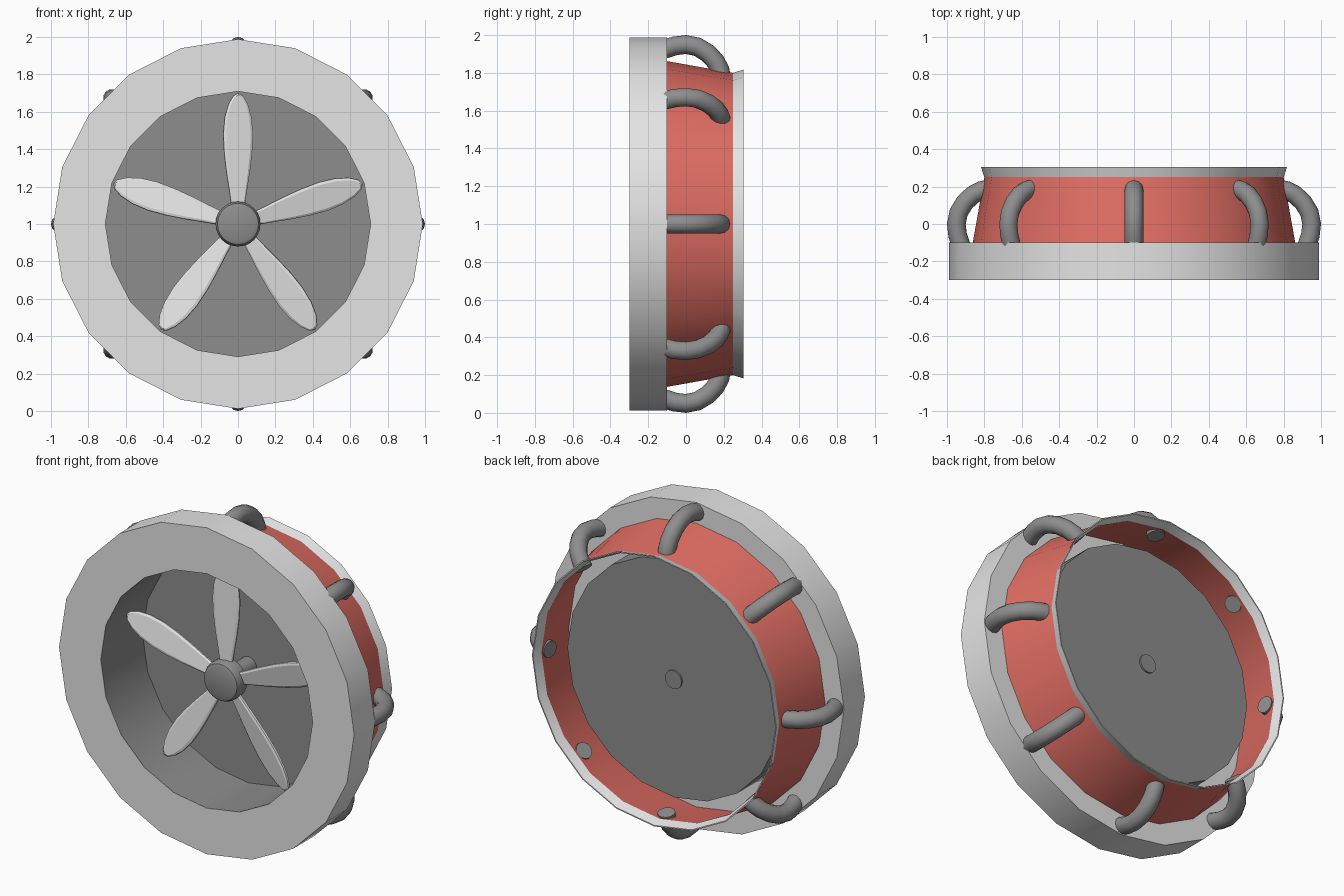
import bpy, bmesh, math
from mathutils import Vector, Matrix

if "Cube" in bpy.data.objects:
    bpy.data.objects.remove(bpy.data.objects["Cube"])

def material(name, rgb):
    m = bpy.data.materials.new(name)
    m.diffuse_color = (*rgb, 1)
    m.use_nodes = True
    m.node_tree.nodes["Principled BSDF"].inputs["Base Color"].default_value = m.diffuse_color
    return m

LIGHT = material("light_grey", (0.78, 0.78, 0.78))
DARK = material("dark_grey", (0.27, 0.27, 0.27))
RED = material("red", (0.75, 0.155, 0.125))
CENTRE = Matrix.Translation((0, 0, 1))

def finish(bm, name, mat, angle=30, matrix=CENTRE):
    bmesh.ops.remove_doubles(bm, verts=bm.verts, dist=1e-5)
    bmesh.ops.recalc_face_normals(bm, faces=bm.faces)
    me = bpy.data.meshes.new(name)
    bm.to_mesh(me)
    bm.free()
    me.materials.append(mat)
    me.shade_smooth()
    me.set_sharp_from_angle(angle=math.radians(angle))
    ob = bpy.data.objects.new(name, me)
    bpy.context.collection.objects.link(ob)
    ob.matrix_world = matrix
    return ob

def bridge(bm, a, b):
    n = len(a)
    for i in range(n):
        bm.faces.new((a[i], a[(i + 1) % n], b[(i + 1) % n], b[i]))

def lathe(name, profile, mat, sides=20, closed=True):
    """Revolve (radius, y) points around the y axis."""
    bm = bmesh.new()
    rings = []
    for r, y in profile:
        r = max(r, 1e-6)
        rings.append([bm.verts.new((r * math.cos(2 * math.pi * k / sides), y,
                                    r * math.sin(2 * math.pi * k / sides))) for k in range(sides)])
    for i in range(len(rings) if closed else len(rings) - 1):
        bridge(bm, rings[i], rings[(i + 1) % len(rings)])
    # drop axis slivers left by collapsed rings
    bmesh.ops.dissolve_degenerate(bm, dist=1e-5, edges=bm.edges)
    return finish(bm, name, mat)

# Front ring, inner cup with back plate, tapered shell and flared rim
lathe("front_ring", [(.71, -.3), (.988, -.3), (.988, -.1), (.72, -.1)], LIGHT)
lathe("inner_cup", [(.709, -.299), (.709, .1), (0, .1), (0, .112), (.716, .112), (.716, -.299)], DARK)
lathe("red_shell", [(.862, -.1), (.80, .25), (.793, .25), (.855, -.1)], RED)
lathe("rear_rim", [(.80, .25), (.818, .305), (.811, .305), (.793, .25)], LIGHT)

# Hub and shaft
lathe("hub", [(0, -.175), (.09, -.175), (.11, -.167), (.12, -.145), (.12, -.085), (.105, -.07), (0, -.07)],
      DARK, 24, False)
lathe("shaft", [(0, -.08), (.055, -.08), (.055, .122), (0, .122)], DARK, 20, False)

# Eight bent pipes from the ring into the shell
PATH = [(.92, -.13), (.943, -.06), (.95, 0), (.938, .06), (.905, .115), (.86, .157), (.815, .18), (.778, .187)]

def pipe(name, turn, radius=.05, sides=12):
    bm = bmesh.new()
    pts = [Vector((0, y, r)) for r, y in PATH]
    loops = []
    for i, p in enumerate(pts):
        t = (pts[min(i + 1, len(pts) - 1)] - pts[max(i - 1, 0)]).normalized()
        u = Vector((1, 0, 0))
        v = t.cross(u)
        loops.append([bm.verts.new(p + radius * (u * math.cos(2 * math.pi * k / sides)
                                                 + v * math.sin(2 * math.pi * k / sides)))
                      for k in range(sides)])
    for a, b in zip(loops, loops[1:]):
        bridge(bm, a, b)
    bm.faces.new(loops[0])
    bm.faces.new(loops[-1])
    finish(bm, name, DARK, 40, CENTRE @ Matrix.Rotation(turn, 4, 'Y'))

for k in range(8):
    pipe(f"pipe_{k + 1}", k * math.pi / 4)

# Five blades: (distance from axis, half width), lens-shaped with a rim edge
WIDTHS = [(.09, .035), (.18, .048), (.28, .064), (.38, .076), (.48, .081), (.57, .073), (.64, .053), (.685, .026)]

def blade(name, turn):
    bm = bmesh.new()
    outline = [(w, r) for r, w in WIDTHS] + [(0, .70)] + [(-w, r) for r, w in reversed(WIDTHS)]
    def loop(y, inset):
        return [bm.verts.new((x * (1 - inset), y, .4 + (z - .4) * (1 - inset * .15))) for x, z in outline]
    loops = [loop(-.012, .18), loop(-.006, 0), loop(.006, 0), loop(.012, .18)]
    for a, b in zip(loops, loops[1:]):
        bridge(bm, a, b)
    bm.faces.new(loops[0])
    bm.faces.new(loops[-1])
    pitch = Matrix.Translation((0, -.11, 0)) @ Matrix.Rotation(math.radians(12), 4, 'Z')
    finish(bm, name, LIGHT, 20, CENTRE @ Matrix.Rotation(turn, 4, 'Y') @ pitch)

for k in range(5):
    blade(f"blade_{k + 1}", k * 2 * math.pi / 5)
